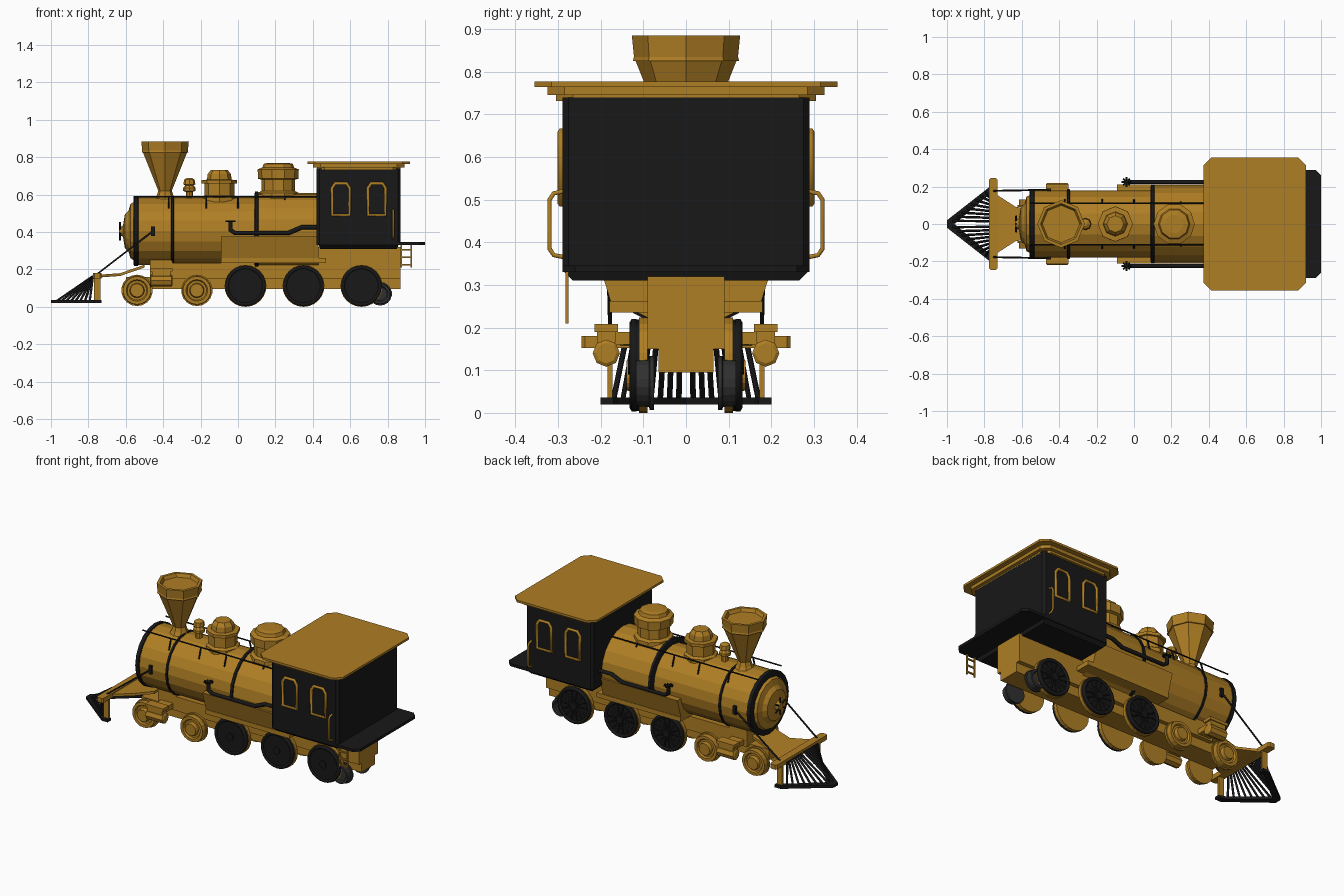
import bpy, math
from mathutils import Vector

if "Cube" in bpy.data.objects:
    bpy.data.objects.remove(bpy.data.objects["Cube"])


def material(name, rgb):
    m = bpy.data.materials.new(name)
    m.diffuse_color = (*rgb, 1)
    m.use_nodes = True
    m.node_tree.nodes["Principled BSDF"].inputs["Base Color"].default_value = m.diffuse_color
    return m


TAN = material("ochre", (0.43, 0.21, 0.018))
BLACK = material("black", (0.009, 0.009, 0.009))
GREY = material("dark_grey", (0.03, 0.03, 0.03))


def mesh(name, verts, faces, mat):
    me = bpy.data.meshes.new(name)
    me.from_pydata(verts, [], faces)
    me.materials.append(mat)
    ob = bpy.data.objects.new(name, me)
    bpy.context.collection.objects.link(ob)
    return ob


def loft(name, rings, mat):
    """Skin a stack of equal-sized closed rings and cap both ends."""
    n = len(rings[0])
    verts = [v for r in rings for v in r]
    faces = [(k*n+i, k*n+(i+1) % n, (k+1)*n+(i+1) % n, (k+1)*n+i)
             for k in range(len(rings)-1) for i in range(n)]
    faces += [tuple(reversed(range(n))), tuple(range(len(verts)-n, len(verts)))]
    ob = mesh(name, verts, faces, mat)
    import bmesh
    bm = bmesh.new()
    bm.from_mesh(ob.data)
    bmesh.ops.recalc_face_normals(bm, faces=bm.faces)
    bm.to_mesh(ob.data)
    bm.free()
    return ob


def lathe(name, centre, axis, profile, n, mat):
    """Profile is (offset along axis, radius)."""
    a = "xyz".index(axis)
    rings = []
    for h, r in profile:
        ring = []
        for i in range(n):
            t = math.tau*i/n
            v = Vector(centre)
            v[a] += h
            v[(a+1) % 3] += r*math.cos(t)
            v[(a+2) % 3] += r*math.sin(t)
            ring.append(v)
        rings.append(ring)
    return loft(name, rings, mat)


def slab(name, x0, x1, y0, y1, z0, z1, mat, c=0.0):
    """Box with optional chamfered vertical corners."""
    if c:
        o = [(x0+c, y0), (x1-c, y0), (x1, y0+c), (x1, y1-c),
             (x1-c, y1), (x0+c, y1), (x0, y1-c), (x0, y0+c)]
    else:
        o = [(x0, y0), (x1, y0), (x1, y1), (x0, y1)]
    return loft(name, [[(x, y, z) for x, y in o] for z in (z0, z1)], mat)


def tube(name, pts, r, mat, closed=False):
    cu = bpy.data.curves.new(name, 'CURVE')
    cu.dimensions = '3D'
    cu.bevel_depth, cu.bevel_resolution = r, 1
    cu.use_fill_caps = True
    sp = cu.splines.new('POLY')
    sp.points.add(len(pts)-1)
    for p, q in zip(sp.points, pts):
        p.co = (*q, 1)
    sp.use_cyclic_u = closed
    cu.materials.append(mat)
    ob = bpy.data.objects.new(name, cu)
    bpy.context.collection.objects.link(ob)
    return ob


# Boiler, bands, smokebox door and its hand wheel
B = (0, 0, 0.405)
lathe("boiler", B, 'x', [(-.54, .18), (.1, .18), (.1, .205), (.43, .205)], 20, TAN)
lathe("smokebox_door", B, 'x', [(-.635, .02), (-.615, .03), (-.605, .09), (-.585, .11),
                                (-.575, .145), (-.54, .165)], 16, TAN)
for i, (x0, x1, r) in enumerate([(-.56, -.53, .186), (-.36, -.34, .186), (.088, .112, .211)]):
    lathe(f"boiler_band_{i}", B, 'x', [(x0, r-.012), (x0+.004, r), (x1-.004, r), (x1, r-.012)], 20, BLACK)
for i in range(3):
    t = math.pi*i/3 + math.pi/2
    d = Vector((0, math.cos(t), math.sin(t)))*.05
    c = Vector((-.63, 0, .405))
    tube(f"door_handle_{i}", [c-d, c+d], .005, BLACK)

# Chimney, bell and domes
lathe("chimney", (-.39, 0, 0), 'z', [(.57, .06), (.595, .045), (.62, .036), (.825, .118), (.825, .125),
                                     (.835, .122), (.885, .127), (.885, .11), (.865, .1)], 8, TAN)
lathe("bell", (-.26, 0, 0), 'z', [(.57, .02), (.615, .018), (.62, .034), (.635, .034), (.65, .022),
                                  (.655, .032), (.68, .028), (.69, .012)], 8, TAN)
lathe("steam_dome", (-.1, 0, 0), 'z', [(.56, .095), (.585, .095), (.595, .08), (.66, .08), (.66, .094),
                                       (.678, .094), (.68, .066), (.71, .062), (.732, .045)], 8, TAN)
lathe("sand_dome", (.215, 0, 0), 'z', [(.58, .11), (.61, .108), (.62, .09), (.68, .09), (.685, .108),
                                       (.735, .11), (.745, .085), (.765, .078), (.77, .05)], 10, TAN)

# Firebox below the boiler: tapered trough, then running slab
loft("firebox", [[(x, -.17, .24), (x, .17, .24), (x, .212, .375), (x, -.212, .375)] for x in (-.09, .43)], TAN)
slab("running_slab", -.09, .47, -.18, .18, .235, .262, TAN)

# Chassis
slab("main_frame", -.6, .87, -.065, .065, .095, .16, TAN)
slab("upper_frame", -.36, .87, -.09, .09, .15, .235, TAN)
slab("rear_frame", .42, .87, -.09, .09, .15, .32, TAN)
slab("smokebox_saddle", -.47, -.35, -.09, .09, .15, .25, TAN)
loft("front_deck", [[(-.77, -.18, z), (-.77, .18, z), (-.63, .09, z+.01), (-.5, .085, z+.055),
                     (-.5, -.085, z+.055), (-.63, -.09, z+.01)] for z in (.155, .17)], TAN)
slab("buffer_beam", -.775, -.73, -.245, .245, .152, .18, TAN, .008)

# Pilot: V base with slanting bars
P = [(-1, -.02), (-1, .02), (-.77, .2), (-.73, .2), (-.73, .17), (-.77, .16),
     (-.96, 0), (-.77, -.16), (-.73, -.17), (-.73, -.2), (-.77, -.2)]
loft("pilot_base", [[(x, y, z) for x, y in P] for z in (.02, .036)], BLACK)
for s in (-1, 1):
    for k in range(8):
        f = (k+.3)/8
        tube(f"pilot_bar_{s}_{k}", [(-.975+.2*f, s*(.01+.175*f), .033), (-.775, s*(.01+.145*f), .165)], .0065, BLACK)

# Cab, floor and stepped roof
slab("cab_body", .42, .87, -.29, .29, .33, .74, BLACK, .015)
loft("cab_base", [[(.43+d, -.265-e, z), (.86-d, -.265-e, z), (.86-d, .265+e, z), (.43+d, .265+e, z)]
                  for d, e, z in ((.01, 0, .31), (0, .025, .335))], BLACK)
slab("cab_floor", .42, 1, -.29, .29, .33, .346, BLACK, .03)
for i, (o, z0, z1) in enumerate([(.305, .732, .748), (.325, .745, .768), (.355, .764, .777)]):
    d = .355-o
    slab(f"cab_roof_{i}", .372+d, .92-d, -o, o, z0, z1, TAN, .04)

# Ladder hung from the floor at the rear
for x in (.872, .925):
    slab("ladder_rail", x-.004, x+.004, -.283, -.275, .21, .335, TAN)
for k in range(3):
    slab(f"ladder_rung_{k}", .872, .925, -.283, -.275, .222+.04*k, .23+.04*k, TAN)


def wheel(name, x, s, z, r):
    """Spoked driving wheel with a flange at the back."""
    lathe(name+"_flange", (x, s*.1, z), 'y', [(-.01, r), (.01, r)], 24, TAN)
    ring = [(x+(r-.013)*math.cos(math.tau*i/24), s*.122, z+(r-.013)*math.sin(math.tau*i/24)) for i in range(24)]
    tube(name+"_tyre", ring, .011, BLACK, True)
    lathe(name+"_web", (x, s*.116, z), 'y', [(-.012, r-.005), (.006, r-.005)], 24, BLACK)
    lathe(name+"_hub", (x, s*.122, z), 'y', [(-.014, .022), (.014, .022)], 10, BLACK)
    for i in range(14):
        t = math.tau*i/14
        tube(f"{name}_spoke_{i}", [(x, s*.122, z), (x+(r-.013)*math.cos(t), s*.122, z+(r-.013)*math.sin(t))],
             .005, BLACK)


# Everything that is mirrored left and right
for s, side in ((-1, "right"), (1, "left")):
    for i, x in enumerate((.04, .35, .66)):
        wheel(f"driver_{side}_{i}", x, s, .112, .112)
    for i, x in enumerate((-.54, -.22)):
        lathe(f"pony_wheel_{side}_{i}", (x, s*.09, .088), 'y',
              [(0, .084), (s*.012, .084), (s*.012, .077), (s*.04, .075), (s*.04, .058), (s*.03, .052),
               (s*.03, .04), (s*.05, .035)], 18, TAN)
    lathe(f"trailing_wheel_{side}", (.76, s*.075, .07), 'y',
          [(0, .063), (s*.01, .063), (s*.012, .056), (s*.042, .054), (s*.042, .042), (s*.034, .036)], 18, GREY)
    # Steam cylinder with valve chest
    lathe(f"steam_cylinder_{side}", (-.41, s*.187, .14), 'x', [(-.06, .024), (-.055, .032), (.055, .032), (.06, .024)], 8, TAN)
    slab(f"valve_chest_{side}", -.46, -.36, s*.187-.022, s*.187+.022, .165, .19, TAN)
    slab(f"valve_cap_{side}", -.47, -.35, s*.187-.028, s*.187+.028, .19, .208, TAN)
    slab(f"cylinder_mount_{side}", -.45, -.37, s*.13-.06, s*.13+.06, .16, .19, TAN)
    slab(f"pilot_support_{side}", -.77, -.735, s*.178-.006, s*.178+.006, .03, .155, TAN)
    # Boiler stay and bracket
    tube(f"stay_{side}", [(-.455, s*.183, .405), (-.76, s*.177, .17)], .005, BLACK)
    slab(f"stay_bracket_{side}", -.465, -.445, s*.18-.01, s*.18+.01, .38, .43, BLACK)
    # Handrail and posts
    tube(f"handrail_{side}", [(-.56, s*.11, .588), (.43, s*.11, .588)], .004, BLACK)
    for i, x in enumerate((-.37, -.17, 0, .25)):
        tube(f"handrail_post_{side}_{i}", [(x, s*.11, .588), (x, s*.13, .525)], .005, BLACK)
    # Side pipe with valve handle
    tube(f"side_pipe_{side}", [(x, s*.224, z) for x, z in
         ((-.04, .455), (-.04, .41), (-.015, .395), (.27, .395), (.34, .425), (.43, .425))], .012, BLACK)
    for i in range(4):
        t = math.pi*i/4
        d = Vector((math.cos(t), math.sin(t), 0))*.026
        c = Vector((-.04, s*.224, .458))
        tube(f"valve_handle_{side}_{i}", [c-d, c+d], .005, BLACK)
    # Arched window frames and cab grab rail
    for i, x in enumerate((.55, .742)):
        arch = [(x-.047, s*.292, .49), (x+.047, s*.292, .49), (x+.047, s*.292, .635), (x+.03, s*.292, .66),
                (x-.03, s*.292, .66), (x-.047, s*.292, .635)]
        tube(f"window_frame_{side}_{i}", arch, .009, TAN, True)
    tube(f"grab_rail_{side}", [(.83, s*y, z) for y, z in
         ((.285, .52), (.31, .515), (.32, .5), (.32, .385), (.31, .37), (.285, .365))], .006, TAN)
